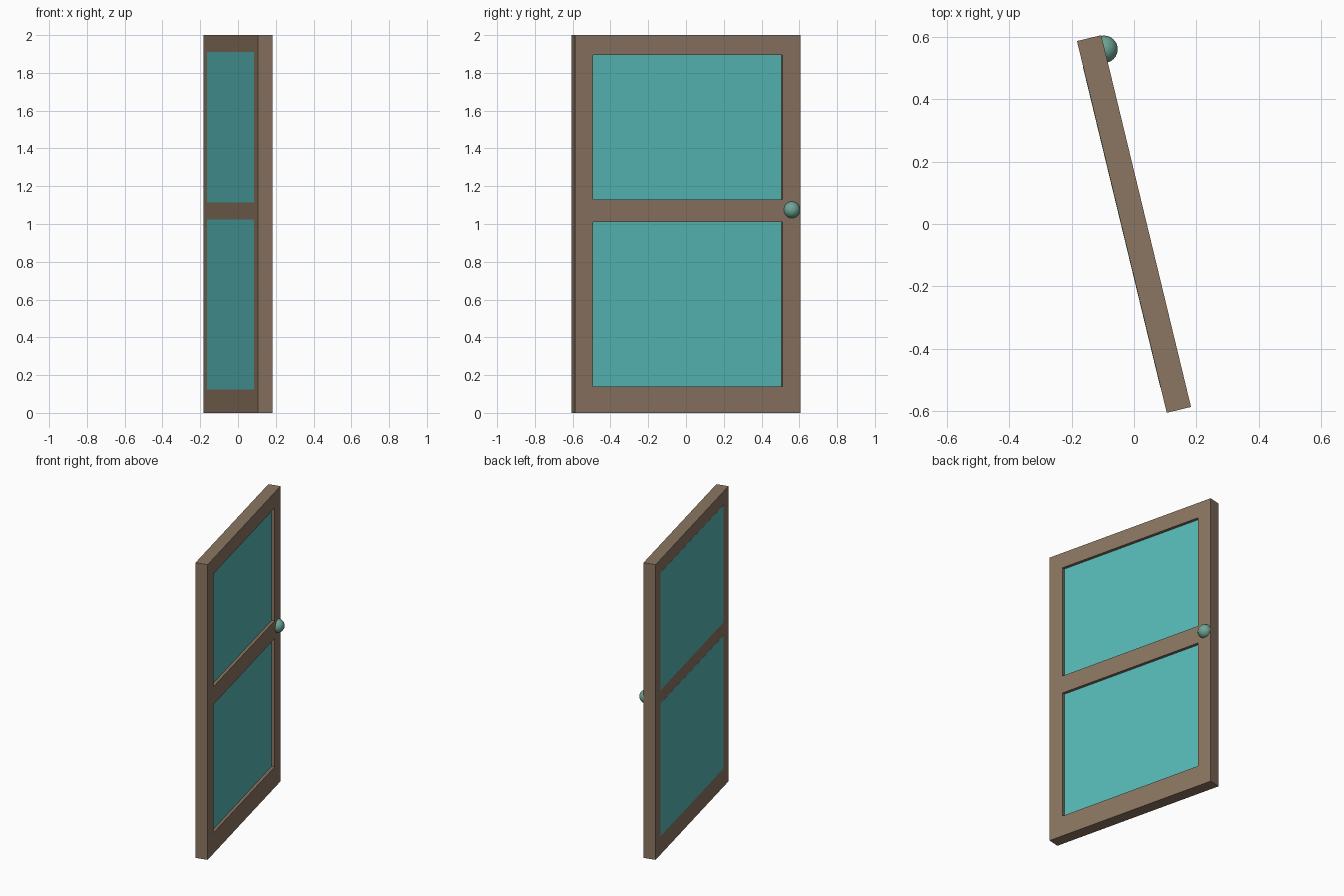
import bpy, bmesh, math
from mathutils import Matrix

if "Cube" in bpy.data.objects:
    bpy.data.objects.remove(bpy.data.objects["Cube"])

TURN = Matrix.Rotation(math.radians(13.58), 4, 'Z')   # door swings about z
HALF_W, HALF_T = 0.613, 0.04
OPEN_Y = 0.515                                        # half width of the openings
OPENINGS = [(0.14, 1.01), (1.13, 1.895)]              # bottom and top of each opening
RECESS = 0.02


def material(name, rgb):
    m = bpy.data.materials.new(name)
    m.diffuse_color = (*rgb, 1)
    m.use_nodes = True
    m.node_tree.nodes["Principled BSDF"].inputs["Base Color"].default_value = m.diffuse_color
    return m


def add_object(name, bm, mat):
    bmesh.ops.recalc_face_normals(bm, faces=bm.faces)
    me = bpy.data.meshes.new(name)
    bm.to_mesh(me)
    bm.free()
    me.materials.append(mat)
    ob = bpy.data.objects.new(name, me)
    ob.matrix_world = TURN
    bpy.context.collection.objects.link(ob)
    return ob


wood = material("wood", (0.26, 0.18, 0.12))
glass = material("glass", (0.095, 0.485, 0.474))
metal = material("knob_metal", (0.156, 0.376, 0.305))

# Frame: a grid of cells with the two openings left out, extruded to thickness
ys = [-HALF_W, -OPEN_Y, OPEN_Y, HALF_W]
zs = [0, *OPENINGS[0], *OPENINGS[1], 2]
bm = bmesh.new()
grid = [[bm.verts.new((-HALF_T, y, z)) for z in zs] for y in ys]
for i in range(3):
    for j in range(5):
        if i == 1 and j in (1, 3):
            continue
        bm.faces.new((grid[i][j], grid[i + 1][j], grid[i + 1][j + 1], grid[i][j + 1]))
ext = bmesh.ops.extrude_face_region(bm, geom=bm.faces[:], use_keep_orig=True)
moved = [g for g in ext["geom"] if isinstance(g, bmesh.types.BMVert)]
bmesh.ops.translate(bm, verts=moved, vec=(2 * HALF_T, 0, 0))
add_object("door_frame", bm, wood)

# Panels: recessed on the knob side, flush and slightly larger on the other
for label, (z0, z1) in zip(("lower", "upper"), OPENINGS):
    lip = 0.015
    x0, x1 = -HALF_T - 0.001, HALF_T - RECESS
    bm = bmesh.new()
    size = (x1 - x0, 2 * (OPEN_Y + lip), z1 - z0 + 2 * lip)
    place = Matrix.Translation(((x0 + x1) / 2, 0, (z0 + z1) / 2))
    bmesh.ops.create_cube(bm, size=1, matrix=place @ Matrix.Diagonal((*size, 1)))
    add_object(label + "_panel", bm, glass)

# Knob: a ball half sunk into the face
bm = bmesh.new()
bmesh.ops.create_uvsphere(bm, u_segments=24, v_segments=16, radius=0.044,
                          matrix=Matrix.Translation((0.038, 0.567, 1.075)))
for f in bm.faces:
    f.smooth = True
add_object("door_knob", bm, metal)
